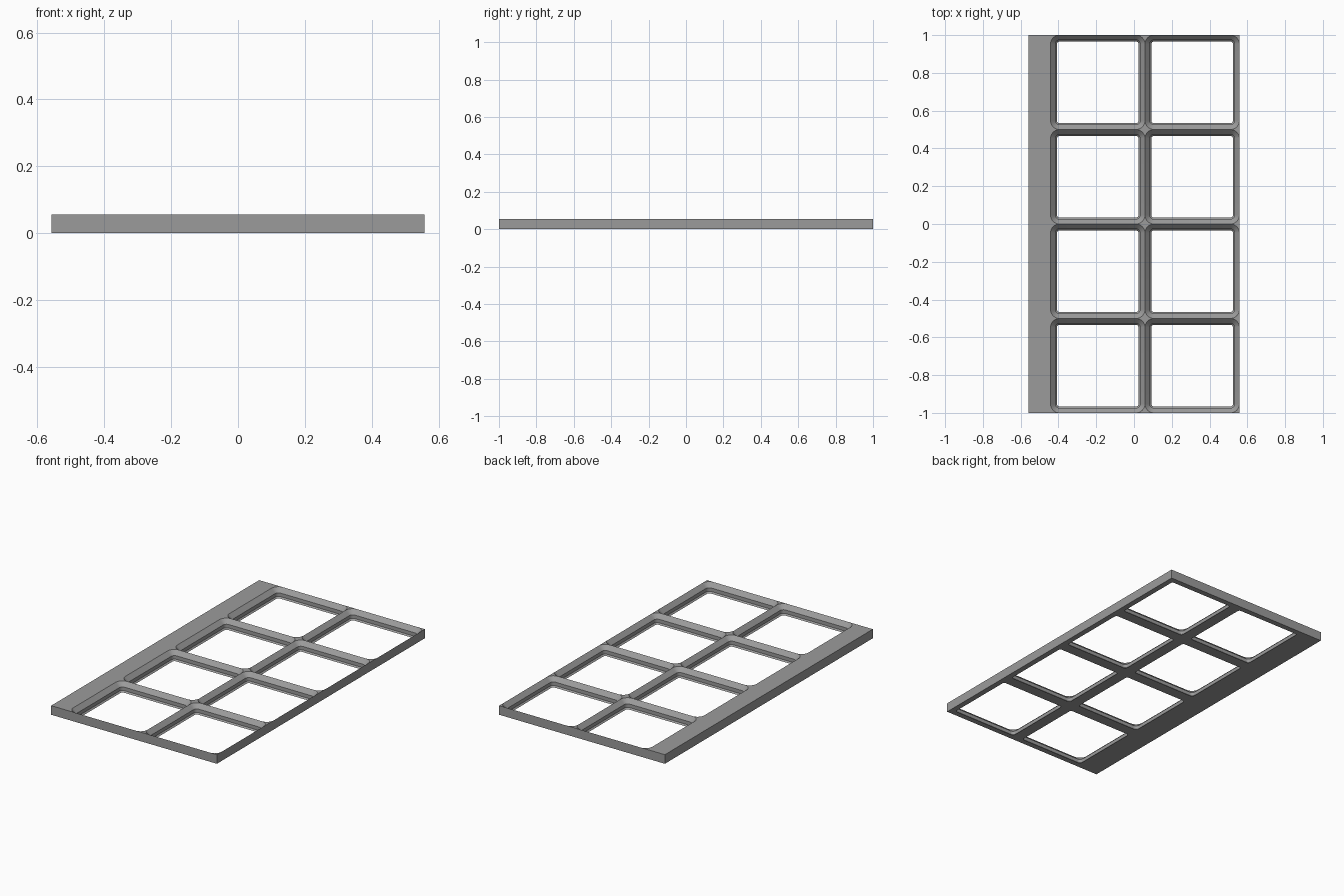
import bpy, bmesh, math
from mathutils import Vector

if "Cube" in bpy.data.objects:
    bpy.data.objects.remove(bpy.data.objects["Cube"])

MM = 2.0 / 168             # four 42 mm cells span the long side
PITCH, H = 0.5, 4.65 * MM
RIGHT, LEFT = 0.558, -0.558
GRID_LEFT = RIGHT - 2 * PITCH
SEG = 8                    # segments per rounded corner
# Socket profile from bottom to top: (inset, height) in mm
PROFILE = [(2.85, 0), (2.15, 0.7), (2.15, 2.5), (0, 4.65)]

bm = bmesh.new()


def ring(cx, cy, inset, z):
    """Rounded square, returned as four corner arcs."""
    r = (4 - inset) * MM
    c = PITCH / 2 - 4 * MM
    arcs = []
    for q, (sx, sy) in enumerate([(1, 1), (-1, 1), (-1, -1), (1, -1)]):
        arc = []
        for i in range(SEG + 1):
            a = math.pi / 2 * (q + i / SEG)
            arc.append(bm.verts.new((cx + sx * c + r * math.cos(a),
                                     cy + sy * c + r * math.sin(a), z)))
        arcs.append(arc)
    return arcs


def corners(cx, cy, z):
    h = PITCH / 2
    return [bm.verts.new((cx + sx * h, cy + sy * h, z))
            for sx, sy in [(1, 1), (-1, 1), (-1, -1), (1, -1)]]


def cell(cx, cy):
    rings = [ring(cx, cy, i * 1.0, z * MM) for i, z in PROFILE]
    # socket walls
    for lo, hi in zip(rings, rings[1:]):
        a, b = sum(lo, []), sum(hi, [])
        for i in range(len(a)):
            j = (i + 1) % len(a)
            bm.faces.new((a[i], a[j], b[j], b[i]))
    # flat underside around the opening, flat star pieces on top
    under, top = corners(cx, cy, 0), corners(cx, cy, H)
    for q in range(4):
        n = (q + 1) % 4
        bm.faces.new(rings[0][q] + [under[q]])
        bm.faces.new((rings[0][q][-1], rings[0][n][0], under[n], under[q]))
        bm.faces.new(rings[-1][q] + [top[q]])


def cap(test, u, v):
    """Close a flat convex side from all vertices lying on it."""
    vs = [p for p in bm.verts if test(p.co)]
    mid = sum((p.co for p in vs), Vector()) / len(vs)
    vs.sort(key=lambda p: math.atan2(p.co[v] - mid[v], p.co[u] - mid[u]))
    bm.faces.new(vs)


for ix in range(2):
    for iy in range(4):
        cell(GRID_LEFT + PITCH * (ix + 0.5), -1 + PITCH * (iy + 0.5))
bmesh.ops.remove_doubles(bm, verts=bm.verts[:], dist=1e-4)

# solid margin along the left side, then the outer walls
for y in (-1, 1):
    for z in (0, H):
        bm.verts.new((LEFT, y, z))
E = 1e-4
for z in (0, H):
    cap(lambda c: abs(c.z - z) < E and c.x < GRID_LEFT + E, 0, 1)
for y in (-1, 1):
    cap(lambda c: abs(c.y - y) < E, 0, 2)
for x in (LEFT, RIGHT):
    cap(lambda c: abs(c.x - x) < E, 1, 2)
bmesh.ops.recalc_face_normals(bm, faces=bm.faces[:])

mesh = bpy.data.meshes.new("grid_baseplate")
bm.to_mesh(mesh)
bm.free()
plate = bpy.data.objects.new("grid_baseplate", mesh)
bpy.context.collection.objects.link(plate)

grey = bpy.data.materials.new("mid_grey")
grey.diffuse_color = (0.33, 0.33, 0.33, 1)
grey.use_nodes = True
grey.node_tree.nodes["Principled BSDF"].inputs["Base Color"].default_value = grey.diffuse_color
mesh.materials.append(grey)

bpy.context.view_layer.objects.active = plate
plate.select_set(True)
bpy.ops.object.shade_smooth_by_angle(angle=math.radians(30))
